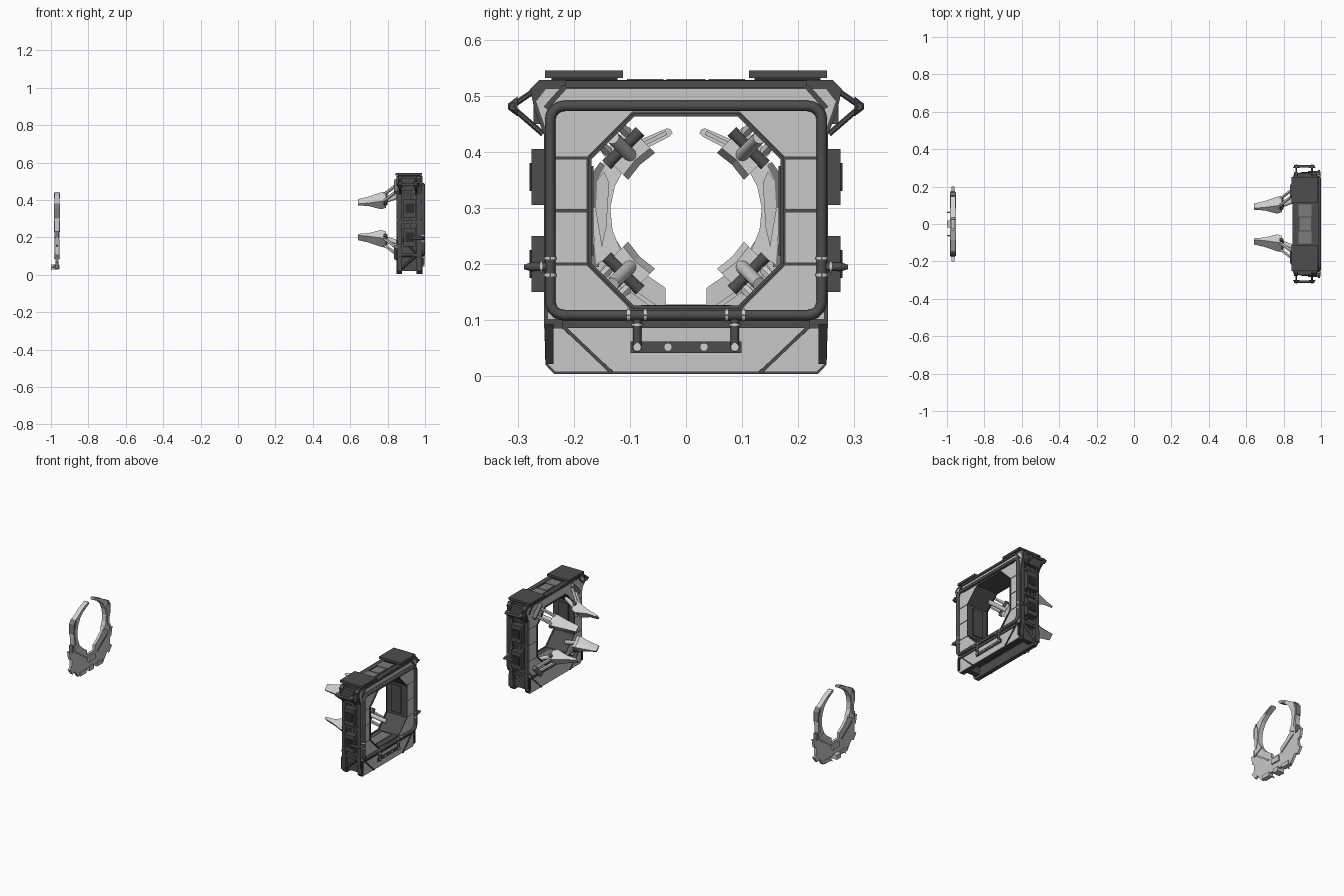
import bpy, bmesh, math
from mathutils import Vector

if "Cube" in bpy.data.objects:
    bpy.data.objects.remove(bpy.data.objects["Cube"])


def material(name, v):
    m = bpy.data.materials.new(name)
    m.diffuse_color = (v, v, v, 1)
    m.use_nodes = True
    m.node_tree.nodes["Principled BSDF"].inputs["Base Color"].default_value = m.diffuse_color
    return m


DARK = material("dark grey", 0.075)
BLACK = material("near black", 0.025)
MID = material("mid grey", 0.2)
LIGHT = material("light grey", 0.58)
PALE = material("pale grey", 0.64)


def finish(name, bm, mat, smooth=False):
    bmesh.ops.recalc_face_normals(bm, faces=bm.faces)
    me = bpy.data.meshes.new(name)
    bm.to_mesh(me)
    bm.free()
    me.materials.append(mat)
    if smooth:
        me.shade_smooth()
        me.set_sharp_from_angle(angle=math.radians(40))
    ob = bpy.data.objects.new(name, me)
    bpy.context.collection.objects.link(ob)
    return ob


def prism(name, pts, x0, x1, mat, both=True):
    """Extrude a (y, z) outline along x, optionally mirrored in y."""
    bm = bmesh.new()
    for s in ((1, -1) if both else (1,)):
        a = [bm.verts.new((x0, s * y, z)) for y, z in pts]
        b = [bm.verts.new((x1, s * y, z)) for y, z in pts]
        bm.faces.new(a)
        bm.faces.new(b)
        n = len(pts)
        for i in range(n):
            j = (i + 1) % n
            if abs(pts[i][0]) + abs(pts[j][0]) > 1e-6 or not both:
                bm.faces.new((a[i], a[j], b[j], b[i]))
    return finish(name, bm, mat)


def box(name, x0, x1, y0, y1, z0, z1, mat, both=True):
    return prism(name, [(y0, z0), (y1, z0), (y1, z1), (y0, z1)], x0, x1, mat, both)


def rod(name, p, q, r, mat, r2=None, sides=12, both=True):
    bm = bmesh.new()
    for s in ((1, -1) if both else (1,)):
        a, b = Vector((p[0], s * p[1], p[2])), Vector((q[0], s * q[1], q[2]))
        d = b - a
        mtx = d.to_track_quat('Z', 'Y').to_matrix().to_4x4()
        mtx.translation = (a + b) / 2
        bmesh.ops.create_cone(bm, cap_ends=True, segments=sides, radius1=r,
                              radius2=r if r2 is None else r2, depth=d.length, matrix=mtx)
    return finish(name, bm, mat, sides > 6)


def bar(name, p, q, w, x0, x1, mat):
    """Flat strip between two (y, z) points."""
    a, b = Vector(p), Vector(q)
    d = (b - a).normalized() * w / 2
    n = Vector((-d.y, d.x))
    return prism(name, [tuple(v) for v in (a + n, b + n, b - n, a - n)], x0, x1, mat)


# ---- Gate frame: two dark plates with an octagonal opening ----
HOLE = [(0, .123), (.094, .123), (.171, .2), (.171, .389), (.094, .466), (0, .466)]
OUTER = [(0, .528), (.262, .528), (.278, .512), (.27, .475), (.253, .43), (.253, .095),
         (.25, .02), (.235, .004), (0, .004)]
CORE = [(0, .522), (.235, .522), (.235, .1), (.2, .06), (0, .06)]
prism("outer_plate", HOLE + OUTER, .955, .978, DARK)
prism("inner_plate", HOLE + OUTER, .855, .878, DARK)
prism("frame_core", HOLE + CORE, .87, .96, DARK)

# Light cladding panels, with dark seams left between them
PANELS = {
    "top_panel": [(.176, .391), (.247, .391), (.249, .435), (.268, .49), (.25, .513),
                  (0, .513), (0, .471), (.096, .471)],
    "upper_side_panel": [(.176, .297), (.247, .297), (.247, .387), (.176, .387)],
    "lower_side_panel": [(.176, .202), (.247, .202), (.247, .293), (.176, .293)],
    "low_corner_panel": [(.176, .198), (.247, .198), (.247, .101), (0, .101), (0, .118), (.097, .118)],
    "skirt_panel": [(0, .008), (.129, .008), (.214, .086), (0, .086)],
    "skirt_corner_panel": [(.136, .008), (.233, .008), (.247, .022), (.247, .086), (.221, .086)],
}
for nm, pts in PANELS.items():
    prism(nm, pts, .977, .981, LIGHT)
    prism("inner_" + nm, pts, .852, .856, LIGHT)

# Raised dark trims on both faces
for tag, x0, x1 in (("outer", .978, .986), ("inner", .848, .855)):
    bar(tag + "_skirt_trim", (.132, .006), (.218, .088), .006, x0, x1, DARK)
    bar(tag + "_top_corner_trim", (.215, .517), (.25, .478), .009, x0, x1, DARK)
    bar(tag + "_low_corner_trim", (.215, .1), (.247, .13), .008, x0, x1, DARK)
    box(tag + "_top_bar", x0, x1, 0, .215, .515, .527, DARK)
    box(tag + "_skirt_bar", x0, x1, 0, .22, .086, .1, DARK)
    box(tag + "_skirt_edge", x0, x1, .236, .25, .022, .093, BLACK)
    for i in range(5):
        p, q = HOLE[i], HOLE[i + 1]
        bar(tag + "_opening_rim", p, q, .006, x0, x1 - .001, DARK)
box("pipe_backing", .979, .989, 0, .205, .474, .491, DARK)

# Opening liners
box("opening_liner", .885, .948, .165, .172, .215, .375, DARK)
box("opening_floor_liner", .885, .948, 0, .08, .122, .127, MID)

# Top plates and recessed hatch
box("top_plate", .842, .985, .112, .251, .532, .545, DARK)
box("top_plate_base", .855, .975, .122, .24, .522, .533, BLACK)
box("top_hatch", .88, .95, .04, .105, .52, .53, MID)
box("top_hatch_center", .885, .945, 0, .035, .52, .53, MID)

# Side machinery: boxes, ribs and braces
for z in (.15, .305):
    box("side_box", .885, .95, .232, .275, z, z + .1, DARK)
    box("side_box_lid", .895, .94, .275, .279, z + .025, z + .075, BLACK)
for x in (.89, .913, .936):
    box("side_rib", x, x + .009, .232, .246, .2, .5, MID)
for z in (.1, .275, .42):
    box("side_crossbar", .87, .96, .23, .252, z, z + .014, DARK)
rod("side_brace", (.87, .243, .03), (.96, .243, .11), .008, DARK, sides=4)
rod("side_brace", (.87, .243, .2), (.96, .243, .11), .008, DARK, sides=4)
box("skirt_side", .875, .958, .2, .23, .02, .1, DARK)

# Side handles with pointed ends
for x in (.868, .952):
    rod("handle_strut", (x, .262, .515), (x, .308, .483), .005, DARK, sides=6)
    rod("handle_strut", (x, .255, .432), (x, .308, .478), .005, DARK, sides=6)
    rod("handle_tip", (x, .3, .481), (x, .317, .481), .018, DARK, r2=.005, sides=8)
rod("handle_bar", (.855, .308, .481), (.965, .308, .481), .007, DARK)
box("handle_mount", .86, .965, .25, .272, .45, .515, DARK)

# ---- Pipe loop around the outer face ----
curve = bpy.data.curves.new("pipe_loop", 'CURVE')
curve.dimensions = '3D'
curve.bevel_depth = .0095
curve.bevel_resolution = 2
path = []
for cy, cz, start in ((.217, .457, 0), (-.217, .457, 90), (-.217, .134, 180), (.217, .134, 270)):
    for k in range(6):
        t = math.radians(start + k * 18)
        path.append((.9905, cy + .025 * math.cos(t), cz + .025 * math.sin(t)))
sp = curve.splines.new('POLY')
sp.points.add(len(path) - 1)
for pt, co in zip(sp.points, path):
    pt.co = (*co, 1)
sp.use_cyclic_u = True
sp.use_smooth = True
curve.materials.append(DARK)
bpy.context.collection.objects.link(bpy.data.objects.new("pipe_loop", curve))

# Branch pipes, couplings and bolt plate
PX = .989
rod("down_pipe", (PX, .087, .109), (PX, .087, .052), .0075, DARK)
rod("down_elbow", (PX, .087, .052), (.976, .087, .052), .0085, DARK)
rod("side_pipe", (PX, .242, .195), (PX, .272, .195), .0075, DARK)
rod("side_pipe_end", (PX, .272, .195), (PX, .289, .195), .009, DARK, r2=.004)
rod("side_pipe_return", (PX, .278, .195), (.93, .278, .195), .0065, DARK)
for y in (.07, .1):
    rod("pipe_coupling", (.989, y, .109), (.989, y + .005, .109), .0108, PALE)
for z in (.178, .208):
    rod("pipe_coupling", (.989, .242, z), (.989, .242, z + .005), .0108, PALE)
rod("pipe_coupling", (PX, .256, .195), (PX, .26, .195), .01, PALE)
rod("pipe_coupling", (PX, .087, .09), (PX, .087, .094), .01, PALE)
box("bolt_plate", .98, .985, 0, .099, .042, .062, DARK)
for y in (.032, .087):
    rod("plate_bolt", (.984, y, .052), (.998 if y > .05 else .99, y, .052), .0075, PALE)

# ---- Four grasping claws behind the opening ----
CZ = .295
for i in range(4):
    t = math.radians(45 + 90 * i)
    er, et = Vector((0, math.cos(t), math.sin(t))), Vector((0, -math.sin(t), math.cos(t)))

    def at(x, r, w=0):
        return Vector((x, 0, CZ)) + er * r + et * w

    bm = bmesh.new()
    rings = []
    for x, w, r0, r1 in ((.642, .018, .126, .137), (.7, .024, .126, .15),
                         (.765, .034, .112, .172), (.792, .034, .124, .178)):
        rings.append([bm.verts.new(at(x, r, k)) for r, k in
                      ((r0, -w), (r0 + .004, 0), (r0, w), (r1, w), (r1, -w))])
    for a, b in zip(rings, rings[1:]):
        for k in range(5):
            bm.faces.new((a[k], a[(k + 1) % 5], b[(k + 1) % 5], b[k]))
    bm.faces.new(rings[0])
    bm.faces.new(rings[-1])
    finish("claw_blade", bm, PALE)
    for w in (-.024, .024):
        rod("claw_strut", at(.78, .165, w), at(.86, .25, w), .009, PALE, sides=6, both=False)
    rod("claw_piston", at(.785, .14), at(.875, .185), .012, LIGHT, both=False)
    rod("claw_hinge", at(.788, .158, -.042), at(.788, .158, .042), .011, DARK, both=False)
    rod("claw_mount", at(.848, .25, -.045), at(.848, .25, .045), .013, MID, both=False)

# ---- Separate claw ring ----
ARM = [(.024, .433), (.03, .427), (.075, .404), (.108, .375), (.127, .338), (.135, .3), (.131, .26),
       (.115, .222), (.16, .2), (.168, .29), (.165, .355), (.146, .382), (.085, .42), (.034, .442), (.027, .44)]
BASE = [(0, .128), (.036, .128), (.037, .158), (.075, .184), (.105, .212), (.122, .24), (.16, .225),
        (.168, .2), (.201, .208), (.192, .16), (.176, .15), (.18, .105), (.197, .1), (.17, .065),
        (.15, .075), (.115, .03), (.08, .045), (0, .045)]
prism("ring_arm", ARM, -.982, -.955, PALE)
prism("ring_base", BASE, -.976, -.961, LIGHT)
# Arm inlays on both faces, outer pads and tip slots
INLAY = [(.142, .265), (.15, .23), (.161, .295), (.158, .35), (.146, .365), (.137, .345)]
for x0, x1 in ((-.956, -.952), (-.985, -.981)):
    prism("arm_inlay", INLAY, x0, x1, LIGHT)
    bar("arm_tip_slot", (.035, .434), (.08, .412), .007, x0, x1, LIGHT)
    bar("base_rib", (.05, .12), (.15, .19), .008, x0 + .001, x1 - .001, LIGHT)
prism("arm_pad", [(.16, .3), (.172, .3), (.17, .358), (.153, .382), (.144, .376), (.158, .35)],
      -.984, -.953, MID)
box("shoulder_pad", -.98, -.957, .155, .176, .195, .235, MID)
# Feet and rear prongs
box("base_foot", -.982, -.955, .05, .105, .03, .052, LIGHT)
box("center_foot", -1.0, -.956, 0, .02, .028, .055, LIGHT)
rod("rear_prong", (-.97, .062, .05), (-1.0, .062, .036), .008, LIGHT, r2=.003, sides=6)
box("base_hub", -.984, -.953, 0, .03, .085, .115, LIGHT)
